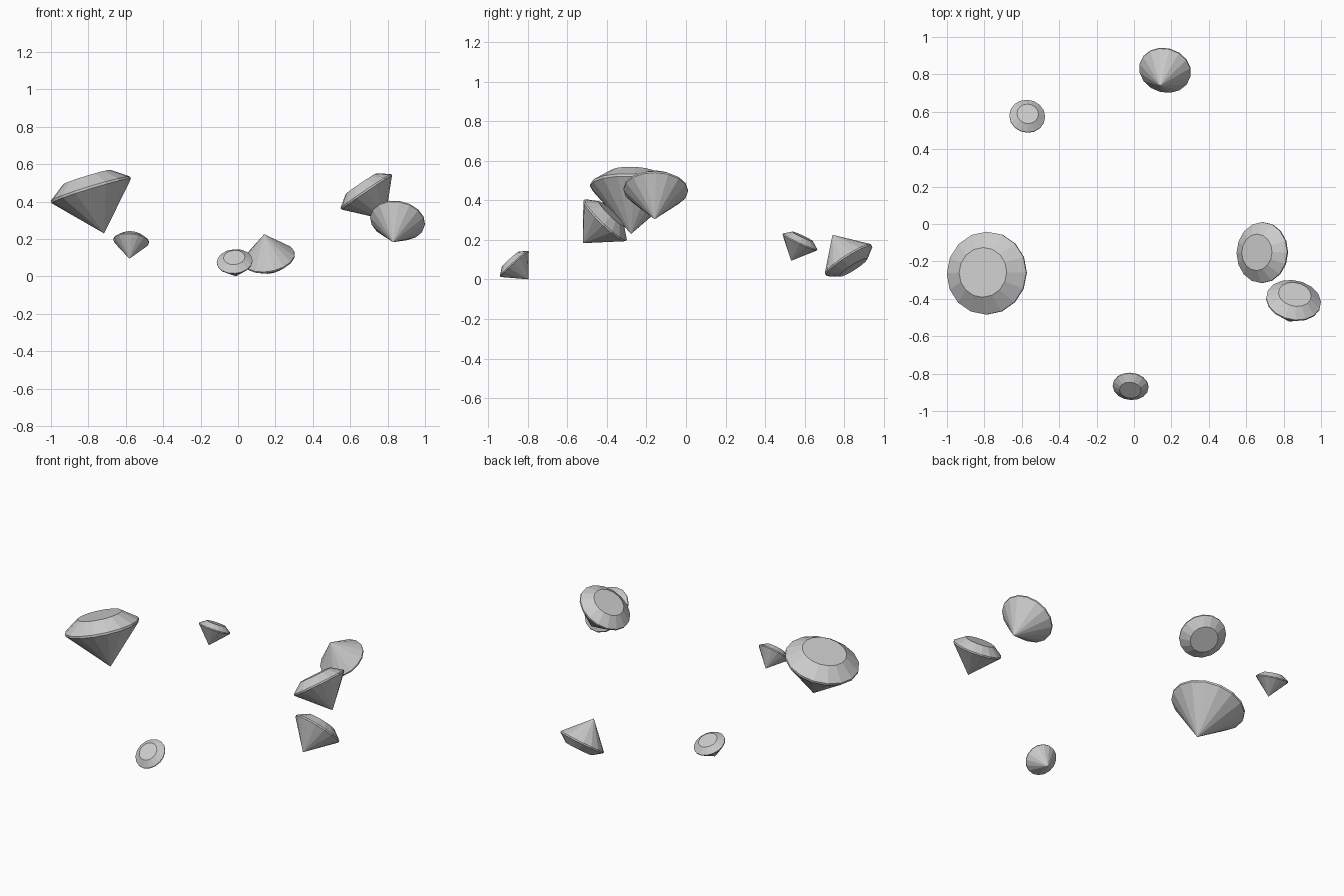
import bpy, bmesh, math
from mathutils import Vector

if "Cube" in bpy.data.objects:
    bpy.data.objects.remove(bpy.data.objects["Cube"])

SIDES = 16
# (radius, height) rings from girdle up to table, relative to girdle radius
RINGS = [(1.0, -0.03), (1.0, 0.03), (0.6, 0.32)]
PAVILION = 1.1


def gem(name, centre, axis, radius):
    """Brilliant-cut gem: pointed pavilion, thin girdle, sloped crown, flat table."""
    bm = bmesh.new()
    tip = bm.verts.new((0, 0, -PAVILION * radius))
    rings = []
    for r, h in RINGS:
        rings.append([bm.verts.new((r * radius * math.cos(2 * math.pi * i / SIDES),
                                    r * radius * math.sin(2 * math.pi * i / SIDES),
                                    h * radius)) for i in range(SIDES)])
    for i in range(SIDES):
        j = (i + 1) % SIDES
        bm.faces.new((tip, rings[0][j], rings[0][i]))
        for lo, hi in zip(rings, rings[1:]):
            bm.faces.new((lo[i], lo[j], hi[j], hi[i]))
    bm.faces.new(rings[-1])
    bmesh.ops.recalc_face_normals(bm, faces=bm.faces)
    mesh = bpy.data.meshes.new(name)
    bm.to_mesh(mesh)
    bm.free()
    obj = bpy.data.objects.new(name, mesh)
    bpy.context.collection.objects.link(obj)
    obj.location = centre
    obj.rotation_mode = 'QUATERNION'
    obj.rotation_quaternion = Vector((0, 0, 1)).rotation_difference(Vector(axis))
    return obj


# Scattered gems: girdle centre, direction the table faces, girdle radius
gem("large_gem", (-0.787, -0.263, 0.463), (-0.29, 0.06, 0.95), 0.222)
gem("small_back_gem", (-0.571, 0.576, 0.190), (0.09, 0.42, 0.90), 0.096)
gem("upturned_gem", (0.166, 0.822, 0.098), (0.17, 0.53, -0.83), 0.14)
gem("right_upper_gem", (0.686, -0.153, 0.453), (-0.56, 0.03, 0.83), 0.163)
gem("right_front_gem", (0.853, -0.409, 0.299), (0.15, 0.69, 0.71), 0.148)
gem("small_front_gem", (-0.018, -0.868, 0.079), (-0.07, -0.67, 0.74), 0.096)
